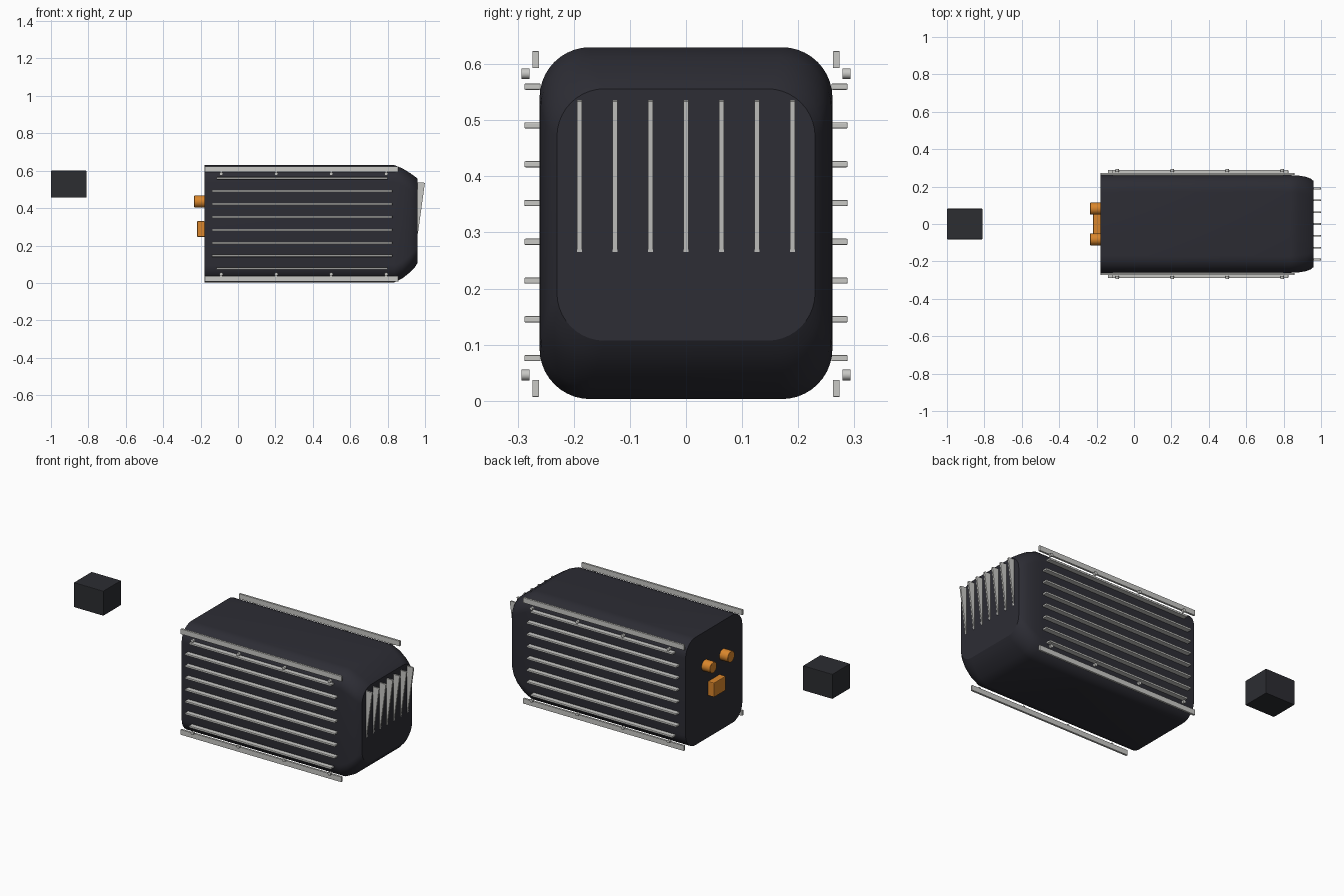
import bpy, bmesh, math
from mathutils import Matrix

if "Cube" in bpy.data.objects:
    bpy.data.objects.remove(bpy.data.objects["Cube"])


def material(name, rgb):
    m = bpy.data.materials.new(name)
    m.diffuse_color = (*rgb, 1)
    m.use_nodes = True
    m.node_tree.nodes["Principled BSDF"].inputs["Base Color"].default_value = m.diffuse_color
    return m


DARK = material("charcoal", (0.026, 0.026, 0.035))
BLACK = material("dark_grey", (0.025, 0.026, 0.031))
GREY = material("light_grey", (0.58, 0.58, 0.56))
ORANGE = material("orange", (0.70, 0.24, 0.025))


def finish(bm, name, mat, bevel=0, smooth=None):
    bmesh.ops.recalc_face_normals(bm, faces=bm.faces[:])
    me = bpy.data.meshes.new(name)
    bm.to_mesh(me)
    bm.free()
    ob = bpy.data.objects.new(name, me)
    bpy.context.collection.objects.link(ob)
    me.materials.append(mat)
    if bevel:
        mod = ob.modifiers.new("bevel", 'BEVEL')
        mod.width, mod.segments = bevel, 2
    if smooth:
        bpy.ops.object.select_all(action='DESELECT')
        ob.select_set(True)
        bpy.context.view_layer.objects.active = ob
        bpy.ops.object.shade_smooth_by_angle(angle=math.radians(smooth))
    return ob


def box(name, mat, x, y, z, bevel=0):
    bm = bmesh.new()
    size = [b - a for a, b in (x, y, z)]
    mid = [(a + b) / 2 for a, b in (x, y, z)]
    bmesh.ops.create_cube(bm, size=1, matrix=Matrix.Translation(mid) @ Matrix.Diagonal((*size, 1)))
    return finish(bm, name, mat, bevel)


def cylinder(name, mat, centre, r, depth, axis, bevel=0):
    bm = bmesh.new()
    rot = Matrix.Rotation(math.pi / 2, 4, 'Y' if axis == 'X' else 'X')
    bmesh.ops.create_cone(bm, cap_ends=True, segments=24, radius1=r, radius2=r, depth=depth,
                          matrix=Matrix.Translation(centre) @ rot)
    return finish(bm, name, mat, bevel, 40)


def section(x, w, z0, z1, r, n=10):
    """Rounded rectangle in the yz plane."""
    pts = []
    for k, (sy, z) in enumerate(((1, z1 - r), (-1, z1 - r), (-1, z0 + r), (1, z0 + r))):
        for i in range(n + 1):
            a = math.pi / 2 * (k + i / n)
            pts.append((x, sy * (w - r) + r * math.cos(a), z + r * math.sin(a)))
    return pts


# Main body: rounded sections lofted along x, tapering to the end face
bm = bmesh.new()
rings = [[bm.verts.new(p) for p in section(*s)] for s in (
    (-0.18, 0.261, 0.003, 0.63, 0.09), (0.835, 0.261, 0.003, 0.63, 0.09),
    (0.88, 0.259, 0.025, 0.612, 0.09), (0.92, 0.252, 0.057, 0.587, 0.09),
    (0.945, 0.242, 0.083, 0.57, 0.09), (0.96, 0.23, 0.107, 0.556, 0.085))]
for a, b in zip(rings, rings[1:]):
    for i in range(len(a)):
        j = (i + 1) % len(a)
        bm.faces.new((a[i], a[j], b[j], b[i]))
bm.faces.new(rings[0])
bm.faces.new(rings[-1])
finish(bm, "body", DARK, smooth=30)

# Detached box
box("detached_box", BLACK, (-1, -0.81), (-0.082, 0.082), (0.456, 0.60), 0.003)

# Side fins, rails and studs on both sides
for s, side in ((-1, "front"), (1, "back")):
    for i in range(8):
        z = 0.076 + i * 0.0691
        inset = 0.025 if i in (0, 7) else 0
        box(f"{side}_fin_{i + 1}", GREY, (-0.14 + inset, 0.825 - inset),
            sorted((s * 0.259, s * 0.288)), (z - 0.0055, z + 0.0055), 0.002)
    for level, z0, zs in (("lower", 0.007, 0.046), ("upper", 0.593, 0.583)):
        box(f"{side}_{level}_rail", GREY, (-0.178, 0.857),
            sorted((s * 0.262, s * 0.274)), (z0, z0 + 0.03), 0.001)
        for i in range(4):
            cylinder(f"{side}_{level}_stud_{i + 1}", GREY,
                     (-0.09 + i * 0.294, s * 0.286, zs), 0.0095, 0.014, 'Y')

# Wedge-shaped vanes on the end face
for i in range(7):
    y = (i - 3) * 0.0632
    bm = bmesh.new()
    profile = ((0.955, 0.265), (0.962, 0.265), (0.999, 0.533), (0.993, 0.536), (0.955, 0.536))
    f = bm.faces.new([bm.verts.new((x, y - 0.0045, z)) for x, z in profile])
    ext = bmesh.ops.extrude_face_region(bm, geom=[f])
    bmesh.ops.translate(bm, vec=(0, 0.009, 0),
                        verts=[v for v in ext["geom"] if isinstance(v, bmesh.types.BMVert)])
    finish(bm, f"end_vane_{i + 1}", GREY)

# Orange connectors on the other end
for s, side in ((-1, "front"), (1, "back")):
    cylinder(f"{side}_connector", ORANGE, (-0.206, s * 0.082, 0.435), 0.032, 0.056, 'X', 0.002)
box("connector_block", ORANGE, (-0.219, -0.178), (-0.054, 0.054), (0.246, 0.33), 0.004)
